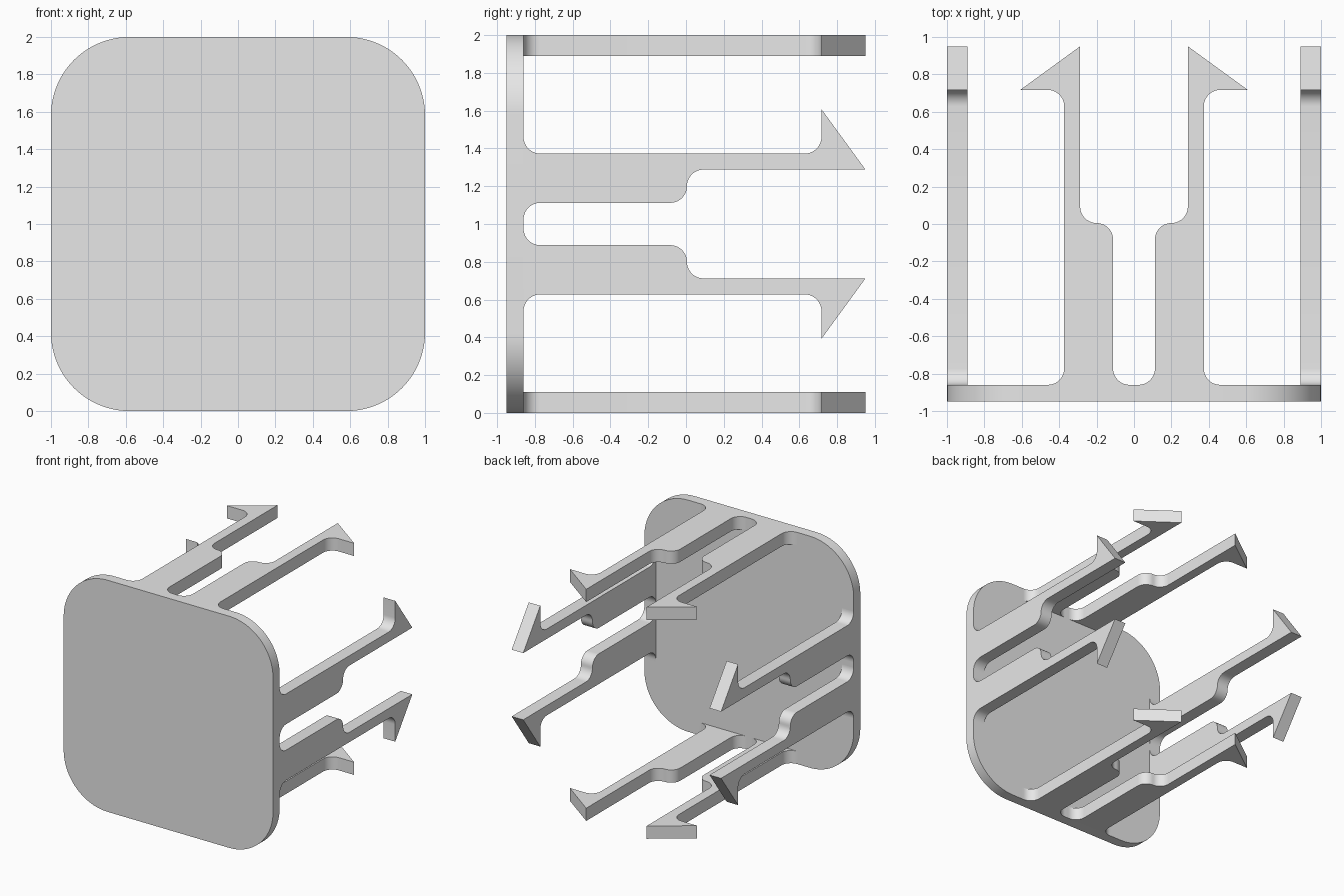
import bpy, bmesh, math
from mathutils import Matrix, Vector

cube = bpy.data.objects.get("Cube")
if cube:
    bpy.data.objects.remove(cube, do_unlink=True)

grey = bpy.data.materials.new("plain_grey")
grey.use_nodes = True
colour = (0.8, 0.8, 0.8, 1)
grey.diffuse_color = colour
grey.node_tree.nodes["Principled BSDF"].inputs["Base Color"].default_value = colour


def rounded(corners, steps):
    """Outline from (x, y, radius) corners; rounded corners are right angles."""
    pts = [Vector(c[:2]) for c in corners]
    out = []
    for i, p in enumerate(pts):
        r = corners[i][2]
        if not r:
            out.append(p)
            continue
        to_prev = (pts[i - 1] - p).normalized()
        to_next = (pts[(i + 1) % len(pts)] - p).normalized()
        centre = p + r * (to_prev + to_next)
        for s in range(steps + 1):
            t = math.pi / 2 * s / steps
            out.append(centre - r * (to_next * math.cos(t) + to_prev * math.sin(t)))
    return out


def extruded(name, outline, depth, matrix):
    """Solid made by extruding a flat outline along its local z."""
    bm = bmesh.new()
    face = bm.faces.new([bm.verts.new((p.x, p.y, 0)) for p in outline])
    new = bmesh.ops.extrude_face_region(bm, geom=[face])["geom"]
    top = [v for v in new if isinstance(v, bmesh.types.BMVert)]
    bmesh.ops.translate(bm, verts=top, vec=(0, 0, depth))
    bm.transform(matrix)
    bmesh.ops.recalc_face_normals(bm, faces=bm.faces[:])
    for f in bm.faces:
        f.smooth = True
    mesh = bpy.data.meshes.new(name)
    bm.to_mesh(mesh)
    bm.free()
    mesh.set_sharp_from_angle(angle=math.radians(30))
    mesh.materials.append(grey)
    bpy.context.collection.objects.link(bpy.data.objects.new(name, mesh))


# Front plate with rounded corners
BACK = -0.86
square = [(-1, -1, 0.42), (1, -1, 0.42), (1, 1, 0.42), (-1, 1, 0.42)]
extruded("front_plate", rounded(square, 24), 0.09,
         Matrix.Translation((0, BACK, 1)) @ Matrix.Rotation(math.pi / 2, 4, 'X'))

# Barbed clip arm: filleted root, stepped inner edge, hooked tip
R = 0.088
arm = [(0.48, BACK, 0), (0.373, BACK, R), (0.373, 0.717, R), (0.608, 0.717, 0),
       (0.288, 0.95, 0), (0.288, 0.005, R), (0.112, 0.005, R),
       (0.112, BACK, R), (0.01, BACK, 0)]

# A mirrored pair of arms on each of the four sides
for turn, side in enumerate(("top", "left", "bottom", "right")):
    place = (Matrix.Translation((0, 0, 1))
             @ Matrix.Rotation(turn * math.pi / 2, 4, 'Y')
             @ Matrix.Translation((0, 0, 0.89)))
    for number, sign in enumerate((1, -1), 1):
        corners = [(sign * x, y, r) for x, y, r in arm]
        extruded(f"{side}_clip_arm_{number}", rounded(corners, 10), 0.11, place)
